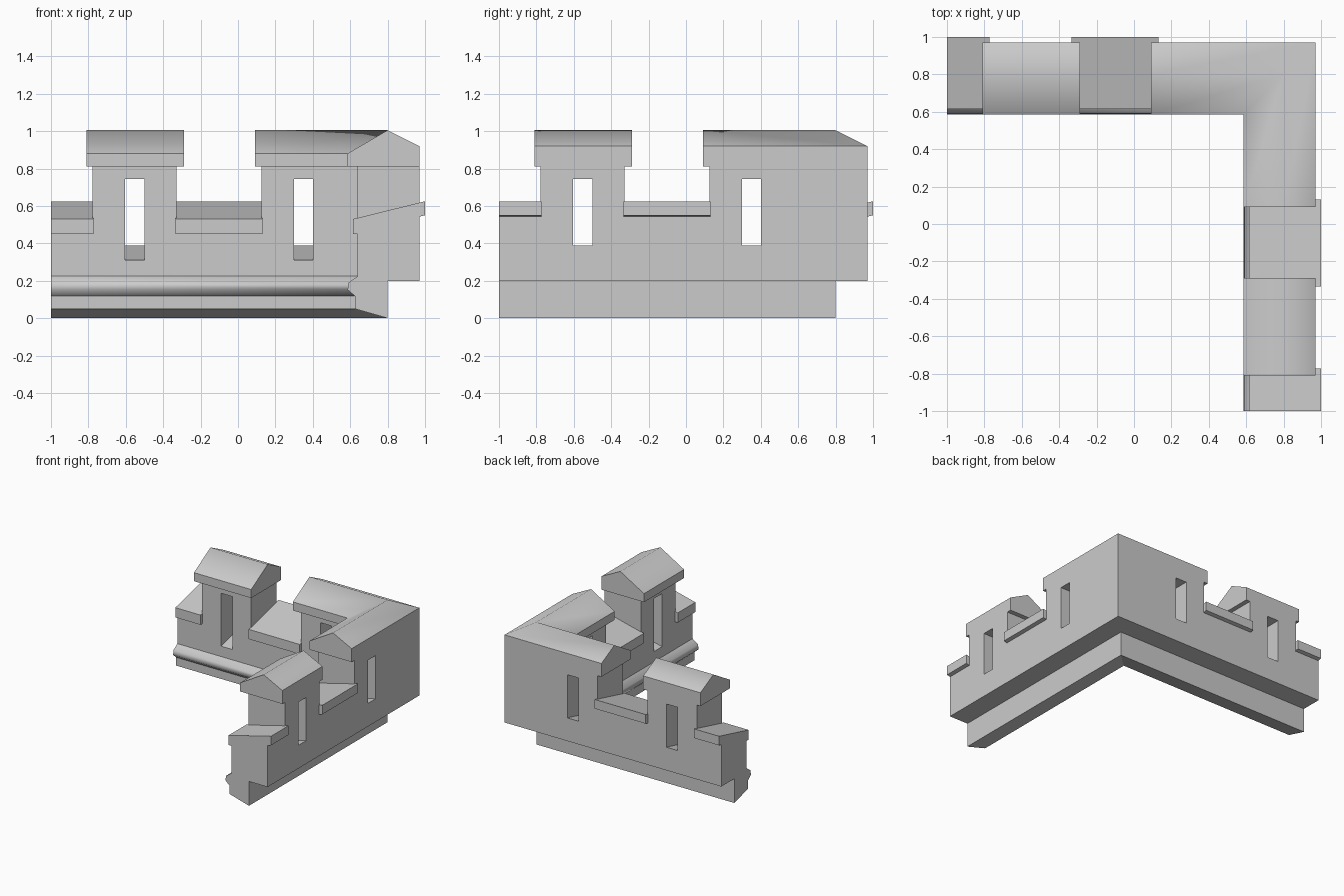
import bpy, bmesh
from math import radians

cube = bpy.data.objects.get("Cube")
if cube:
    bpy.data.objects.remove(cube, do_unlink=True)

stone = bpy.data.materials.new("grey_stone")
stone.use_nodes = True
stone.diffuse_color = (0.6, 0.6, 0.6, 1)
stone.node_tree.nodes["Principled BSDF"].inputs["Base Color"].default_value = (0.6, 0.6, 0.6, 1)


def run(name, profile, spans, smooth=None):
    """Sweep a (depth, height) profile along both legs of the corner.
    A span ending in None runs into the mitre where the legs meet."""
    bm = bmesh.new()
    for start, end in spans:
        for swap in (False, True):
            def ring(pos):
                pts = [(d if pos is None else pos, d, z) for d, z in profile]
                return [bm.verts.new((y, x, z) if swap else (x, y, z)) for x, y, z in pts]
            a, b = ring(start), ring(end)
            n = len(a)
            for i in range(n):
                j = (i + 1) % n
                bm.faces.new((a[i], a[j], b[j], b[i]))
            bm.faces.new(a[::-1])
            if end is not None:
                bm.faces.new(b)
    bmesh.ops.remove_doubles(bm, verts=bm.verts[:], dist=1e-5)
    bmesh.ops.recalc_face_normals(bm, faces=bm.faces[:])
    mesh = bpy.data.meshes.new(name)
    bm.to_mesh(mesh)
    bm.free()
    mesh.materials.append(stone)
    obj = bpy.data.objects.new(name, mesh)
    bpy.context.collection.objects.link(obj)
    if smooth:
        bpy.ops.object.select_all(action='DESELECT')
        obj.select_set(True)
        bpy.context.view_layer.objects.active = obj
        bpy.ops.object.shade_smooth_by_angle(angle=radians(smooth))
    return obj


# Main wall with a stepped foot
wall = run("wall", [(.8, 0), (.625, .05), (.625, .118), (.64, .225), (.64, .81),
                    (.97, .81), (.97, .2), (.8, .2)], [(-1, None)])

# Gaps between the merlons, and slit windows with sloping sills
gaps = run("gap_cutter", [(.5, .45), (.5, 1), (1.1, 1), (1.1, .45)],
           [(-1.1, -.777), (-.328, .125)])
slits = run("window_cutter", [(.54, .286), (.54, .745), (1.07, .745), (1.07, .414)],
            [(-.603, -.5), (.3, .4)])
for cutter in (gaps, slits):
    cut = wall.modifiers.new(cutter.name, 'BOOLEAN')
    cut.operation = 'DIFFERENCE'
    cut.solver = 'EXACT'
    cut.object = cutter
    cutter.hide_render = True
    cutter.hide_viewport = True

# Rounded moulding along the inner side
run("moulding", [(.64, .225), (.591, .19), (.586, .152), (.625, .118)],
    [(-1, None)], smooth=60)

# Sloping ledges in the gaps
run("ledges", [(.615, .45), (.97, .45), (.97, .543), (1, .55), (1, .625), (.615, .53)],
    [(-1, -.772), (-.333, .13)])

# Roofs on the merlons, the last pair joined at the corner
run("roofs", [(.585, .81), (.585, .88), (.8, 1.005), (.97, .92), (.97, .81)],
    [(-.81, -.29), (.09, None)], smooth=58)
